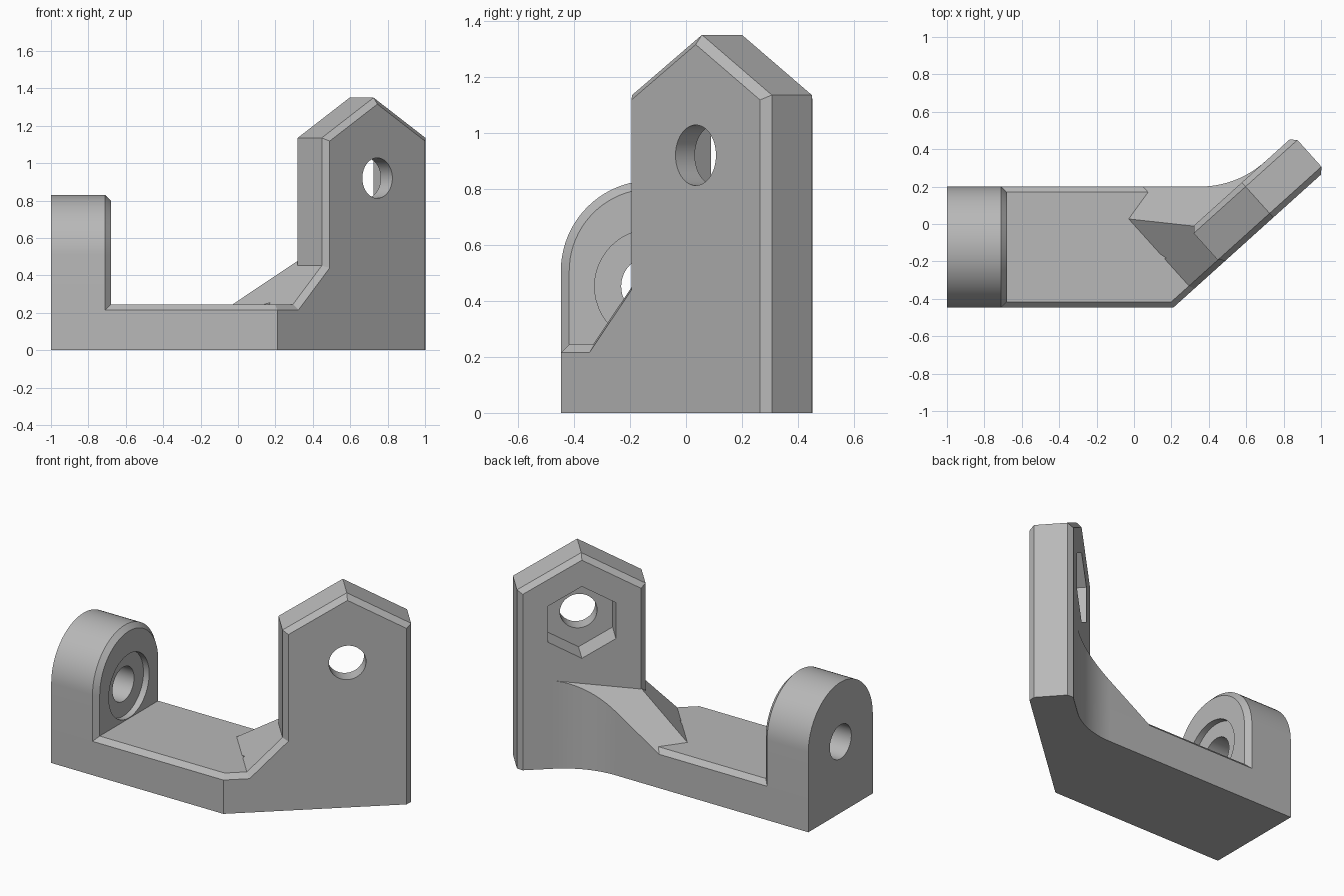
import bpy, bmesh, math
from mathutils import Vector, Matrix
from mathutils.geometry import intersect_line_line

cube = bpy.data.objects.get("Cube")
if cube:
    bpy.data.objects.remove(cube, do_unlink=True)

grey = bpy.data.materials.new("plain grey")
grey.use_nodes = True
grey.diffuse_color = (0.48, 0.48, 0.48, 1)
grey.node_tree.nodes["Principled BSDF"].inputs["Base Color"].default_value = grey.diffuse_color

# Main sizes
FRONT, BACK, FLOOR, CH = -0.447, 0.2, 0.245, 0.03
THICK, TURN = 0.252, math.radians(42)
U = Vector((math.cos(TURN), math.sin(TURN), 0))
N = Vector((-U.y, U.x, 0))
CORNER = Vector((0.21, FRONT, 0))
UP = Vector((0, 0, 1))


def flat(a, b, d):
    """Plan outline, raised in z."""
    return Vector((a, b, d))


def across(a, b, d):
    """Outline in y and z, extruded along x."""
    return Vector((d, a, b))


def slanted(a, b, d):
    """Outline along the turned wall and z, extruded through the wall."""
    return CORNER + U * a + N * d + UP * b


def plan(u, v):
    p = slanted(u, 0, v)
    return (p.x, p.y)


def arc(cx, cy, r, start, end, steps):
    angles = [math.radians(start + (end - start) * i / steps) for i in range(steps + 1)]
    return [(cx + r * math.cos(t), cy + r * math.sin(t)) for t in angles]


def inset(points, amounts):
    """Move each edge of a counter-clockwise outline inward by its own amount."""
    lines = []
    for i, amount in enumerate(amounts):
        a = Vector((*points[i], 0))
        b = Vector((*points[(i + 1) % len(points)], 0))
        side = UP.cross((b - a).normalized()) * amount
        lines.append((a + side, b + side))
    result = []
    for i in range(len(lines)):
        hit = intersect_line_line(*lines[i - 1], *lines[i])
        p = hit[0] if hit else lines[i][0]
        result.append((p.x, p.y))
    return result


def prism(name, points, rings, place, square=()):
    """Extrude an outline through (depth, chamfer) rings; square edges stay unchamfered."""
    bm = bmesh.new()
    loops = []
    for depth, cut in rings:
        amounts = [0 if i in square else cut for i in range(len(points))]
        outline = inset(points, amounts) if cut else points
        loops.append([bm.verts.new(place(a, b, depth)) for a, b in outline])
    bm.faces.new(loops[0])
    bm.faces.new(loops[-1])
    for low, high in zip(loops, loops[1:]):
        for i in range(len(points)):
            j = (i + 1) % len(points)
            bm.faces.new((low[i], low[j], high[j], high[i]))
    return finish(name, bm)


def finish(name, bm):
    bmesh.ops.recalc_face_normals(bm, faces=bm.faces)
    bmesh.ops.dissolve_limit(bm, angle_limit=0.005, verts=bm.verts, edges=bm.edges)
    mesh = bpy.data.meshes.new(name)
    bm.to_mesh(mesh)
    bm.free()
    mesh.materials.append(grey)
    obj = bpy.data.objects.new(name, mesh)
    bpy.context.collection.objects.link(obj)
    return obj


def activate(obj):
    bpy.ops.object.select_all(action='DESELECT')
    obj.select_set(True)
    bpy.context.view_layer.objects.active = obj


def cut_out(obj, cutter):
    cutter.hide_render = True
    activate(obj)
    mod = obj.modifiers.new("cut", 'BOOLEAN')
    mod.operation, mod.solver, mod.object = 'DIFFERENCE', 'EXACT', cutter
    bpy.ops.object.modifier_apply(modifier=mod.name)
    bpy.data.objects.remove(cutter, do_unlink=True)


# Base block, chamfered along its front, slanted and back top edges
base_outline = [(-1, FRONT), (0.21, FRONT), plan(0.5, 0), plan(0.5, 0.2),
                (0.36, BACK), (-1, BACK)]
base = prism("base", base_outline, [(0, 0), (FLOOR - CH, 0), (FLOOR, CH)], flat,
             square=(2, 3, 5))

# Rounded lug with a bolt hole and a shallow round recess
mid_y, radius = (FRONT + BACK) / 2, (BACK - FRONT) / 2
lug_outline = [(FRONT, 0), (BACK, 0)] + arc(mid_y, 0.83 - radius, radius, 0, 180, 40)
lug = prism("lug", lug_outline, [(-1, 0), (-0.68 - CH, 0), (-0.68, CH)], across, square=(0,))
for r, start in ((0.203, -0.72), (0.108, -1.1)):
    circle = arc(mid_y, 0.452, r, 0, 360, 48)[:-1]
    cut_out(lug, prism("lug_cutter", circle, [(start, 0), (-0.6, 0)], across))

# Turned wall with a pointed top and a sloping foot
MID_U, HALF, HOLE_Z = 0.72, 0.373, 0.92
left, right = MID_U - HALF, MID_U + HALF
wall_outline = [(0.05, 0), (right, 0), (right, 1.135), (MID_U, 1.35), (left, 1.135),
                (left, 0.452), (0.14, FLOOR), (0.05, FLOOR)]
wall = prism("wall", wall_outline, [(0, CH), (CH, 0), (THICK - CH, 0), (THICK, CH)],
             slanted, square=(0, 7))
hole = arc(MID_U, HOLE_Z, 0.108, 0, 360, 48)[:-1]
pocket = arc(MID_U, HOLE_Z, 0.228, 30, 390, 6)[:-1]
cut_out(wall, prism("hole_cutter", hole, [(-0.1, 0), (0.4, 0)], slanted))
cut_out(wall, prism("pocket_cutter", pocket, [(0.093, 0), (0.4, 0)], slanted))

# Rib behind the wall: curved back in plan, trimmed by two sloping planes
tangent = math.tan(TURN / 2)
meet_u = (BACK - CORNER.y - N.y * THICK) / U.y
meet = Vector((*plan(meet_u, THICK), 0))
bend = 0.2 / tangent
centre = meet + Vector((-0.2, bend, 0))
fillet = arc(centre.x, centre.y, bend, -90 + math.degrees(TURN), -90, 14)
rib_outline = [(-0.1, BACK), (-0.1, 0), (0.2, -0.2), plan(0.5, 0.12), plan(0.85, 0.12)] + fillet
rib = prism("rib", rib_outline, [(0, 0), (1, 0)], flat)
bm = bmesh.new()
bm.from_mesh(rib.data)
foot = slanted(0.14, FLOOR, 0)
for point, normal in ((foot, UP - U), (Vector((-0.03, 0.025, FLOOR)), Vector((-0.62, 0.45, 1)))):
    cut = bmesh.ops.bisect_plane(bm, geom=bm.verts[:] + bm.edges[:] + bm.faces[:],
                                 plane_co=point, plane_no=normal, clear_outer=True)
    rim = [e for e in cut["geom_cut"] if isinstance(e, bmesh.types.BMEdge)]
    bmesh.ops.holes_fill(bm, edges=rim, sides=0)
bmesh.ops.recalc_face_normals(bm, faces=bm.faces)
bm.to_mesh(rib.data)
bm.free()

for part in (base, lug, wall, rib):
    activate(part)
    bpy.ops.object.shade_smooth_by_angle(angle=math.radians(25))
